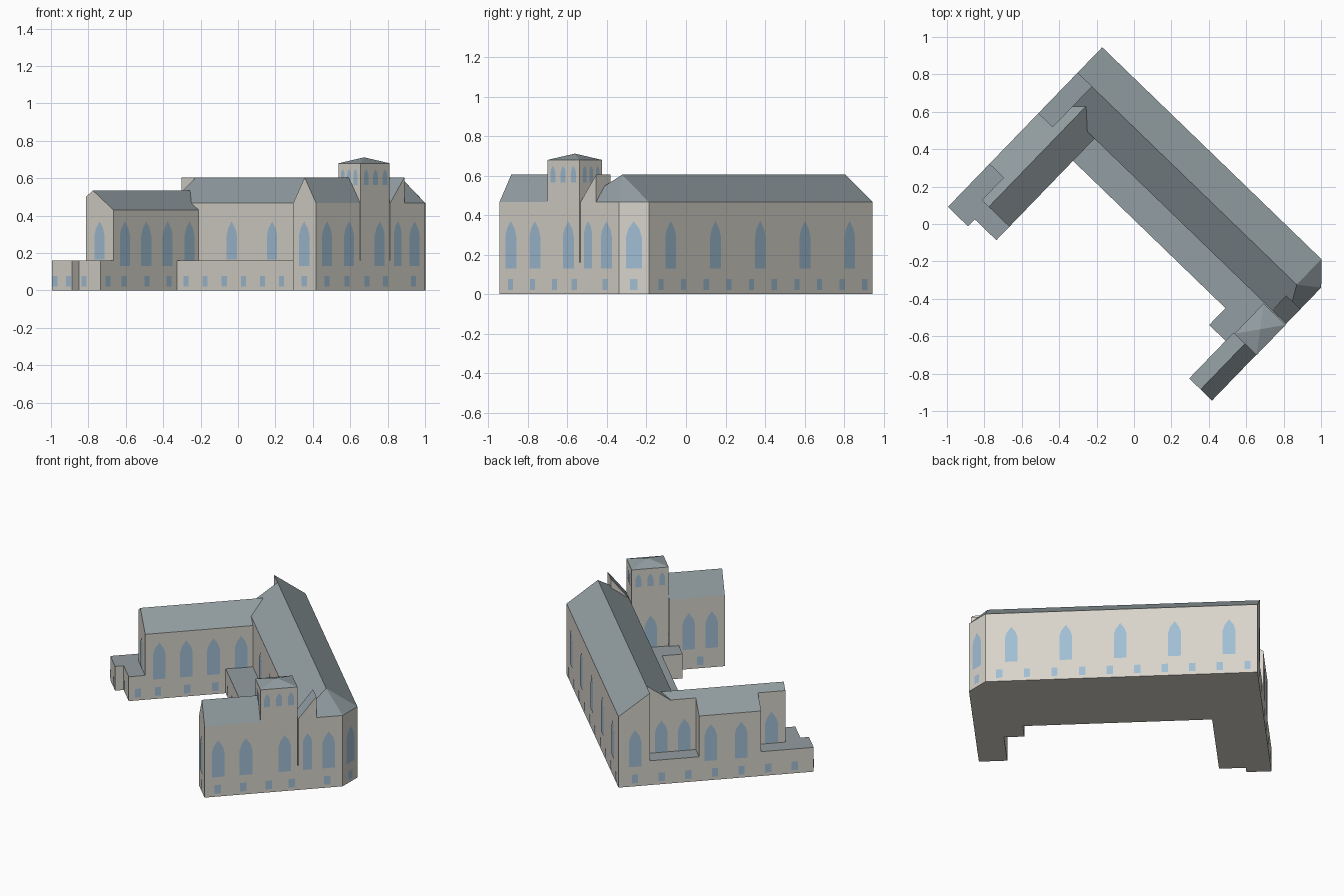
import bpy, bmesh
from mathutils import Vector

if "Cube" in bpy.data.objects:
    bpy.data.objects.remove(bpy.data.objects["Cube"])

# Building axes: u runs along the main hall, v runs out along the side wings
U, V, O = Vector((.719, -.695, 0)), Vector((-.695, -.719, 0)), Vector((-.17, .945, 0))
EAVE, RIDGE, LOW = .467, .605, .16


def world(u, v, z):
    return O + U * u + V * v + Vector((0, 0, z))


def material(name, rgb):
    m = bpy.data.materials.new(name)
    m.diffuse_color = (*rgb, 1)
    m.use_nodes = True
    m.node_tree.nodes["Principled BSDF"].inputs["Base Color"].default_value = m.diffuse_color
    return m


WALL = material("stone", (.69, .66, .60))
ROOF = material("slate", (.29, .34, .36))
GLASS = material("glass", (.36, .52, .66))


def finish(name, bm, mats):
    me = bpy.data.meshes.new(name)
    bm.to_mesh(me)
    bm.free()
    for m in mats:
        me.materials.append(m)
    ob = bpy.data.objects.new(name, me)
    bpy.context.collection.objects.link(ob)
    return ob


def block(name, outline, roofs, z0=LOW, apexes=(), skip=(), floor=False):
    """Walls rise from z0 to each outline point's own height; roofs index the tops, then apexes."""
    bm = bmesh.new()
    n = len(outline)
    bot = [bm.verts.new(world(u, v, z0)) for u, v, z in outline]
    top = [bm.verts.new(world(*p)) for p in list(outline) + list(apexes)]
    for i in range(n):
        if i not in skip:
            j = (i + 1) % n
            bm.faces.new((bot[i], bot[j], top[j], top[i]))
    if floor:
        bm.faces.new(bot)
    for r in roofs:
        bm.faces.new([top[i] for i in r]).material_index = 1
    bmesh.ops.recalc_face_normals(bm, faces=bm.faces)
    return finish(name, bm, (WALL, ROOF))


# Ground storey: whole footprint with flat low roofs
base = [(0, 0), (1.63, 0), (1.735, .11), (1.735, .95), (1.565, .95), (1.565, .67),
        (1.443, .67), (1.443, .545), (.31, .545), (.31, 1.135), (.15, 1.135),
        (.15, 1.187), (0, 1.187)]
block("ground_storey", [(u, v, LOW) for u, v in base], [range(len(base))], 0, floor=True)

# Main hall: gabled, notched at one end and hipped over the cut corner
block("main_hall",
      [(0, 0, EAVE), (1.63, 0, EAVE), (1.735, .11, EAVE), (1.735, .38, EAVE),
       (.105, .38, EAVE), (.105, .19, RIDGE), (0, .19, RIDGE)],
      [(0, 1, 7, 5, 6), (1, 2, 7), (2, 3, 7), (3, 4, 5, 7)],
      apexes=[(1.63, .19, RIDGE)])


# West wing: lower gable with two corner recesses
def slope(u):
    return .535 - .68 * abs(u - .157)


west = [(0, .49), (.105, .49), (.105, .338), (.157, .289), (.31, .38),
        (.31, 1.035), (.157, 1.035), (.105, 1.035), (.105, .868), (0, .868)]
block("west_wing", [(u, v, slope(u)) for u, v in west],
      [(0, 1, 8, 9), (1, 2, 3, 6, 7, 8), (3, 4, 5, 6)], skip=(2, 3))

# East wing gable
block("east_wing",
      [(1.565, .61, EAVE), (1.565, .95, EAVE), (1.65, .95, RIDGE),
       (1.735, .95, EAVE), (1.735, .61, EAVE), (1.65, .61, RIDGE)],
      [(0, 1, 2, 5), (2, 3, 4, 5)], skip=(4, 5))

# Square tower with a low pyramid roof
block("tower",
      [(1.573, .385, .68), (1.737, .385, .68), (1.737, .61, .68), (1.573, .61, .68)],
      [(0, 1, 4), (1, 2, 4), (2, 3, 4), (3, 0, 4)], apexes=[(1.655, .4975, .712)])

# Half gable between hip and tower
block("half_gable",
      [(1.63, .27, RIDGE), (1.735, .27, RIDGE), (1.735, .38, EAVE), (1.63, .38, EAVE)],
      [(0, 1, 2, 3)], z0=EAVE - .001)

# Windows: pointed panes and small square panes, gathered into two meshes
tall, small = bmesh.new(), bmesh.new()


def pane(bm, u, v, normal, w, z0, z1, pointed):
    nrm = (U * normal[0] + V * normal[1]).normalized()
    side = Vector((0, 0, 1)).cross(nrm)
    h = w / 2
    s = z1 - w if pointed else z1
    shape = [(-h, z0), (h, z0), (h, s)]
    if pointed:
        shape += [(h * .7, z1 - w * .5), (0, z1), (-h * .7, z1 - w * .5)]
    shape.append((-h, s))
    c = world(u, v, 0) + nrm * .003
    bm.faces.new([bm.verts.new(c + side * a + Vector((0, 0, z))) for a, z in shape])


def row(axis, fixed, sign, lancets=(), squares=(), z0=.13, z1=.37, w=.077):
    """Windows on a wall of constant u or v."""
    normal = (sign, 0) if axis == "u" else (0, sign)
    for bm, places, args in ((tall, lancets, (w, z0, z1, True)),
                             (small, squares, (.038, .022, .078, False))):
        for t in places:
            u, v = (fixed, t) if axis == "u" else (t, fixed)
            pane(bm, u, v, normal, *args)


# back wall and cut corner
row("v", 0, -1, [.17 + .326 * i for i in range(5)], [.06 + .165 * i for i in range(10)])
pane(tall, 1.6825, .055, (.11, -.105), .08, .13, .37, True)
pane(small, 1.6825, .055, (.11, -.105), .038, .022, .078, False)
# south-east front and east wing
row("u", 1.735, 1, [.868, .699, .463, .195], [.87, .715, .56, .42, .205])
row("u", 1.735, 1, [.324], w=.055)
row("v", .95, 1, [1.65], [1.65])
row("u", 1.565, -1, [.73, .87], [.8])
row("u", 1.573, -1, [.5], z0=.165)
# courtyard walls
row("v", .38, 1, [.56, .86, 1.16, 1.46], z0=.165)
row("v", .545, 1, (), [.38 + .142 * i for i in range(8)])
row("u", .31, 1, [.95, .785, .62, .452], [1.08, .957, .78, .61])
# west wing ends and outer wall
row("v", 1.035, 1, [.21], z0=.165)
row("v", 1.187, 1, (), [.025, .125])
row("v", 1.135, 1, (), [.19])
row("u", 0, -1, [.1, .56, .745], [.1 + .162 * i for i in range(7)])
row("u", .105, -1, [.28, .42, .95], z0=.165)
# tower belfry
for fixed, s in ((1.737, 1), (1.573, -1)):
    row("u", fixed, s, [.425, .4975, .57], z0=.565, z1=.65, w=.036)
row("v", .61, 1, [1.608, 1.655, 1.702], z0=.565, z1=.65, w=.028)
row("v", .385, -1, [1.608, 1.655, 1.702], z0=.565, z1=.65, w=.028)

finish("pointed_windows", tall, (GLASS,))
finish("square_windows", small, (GLASS,))
